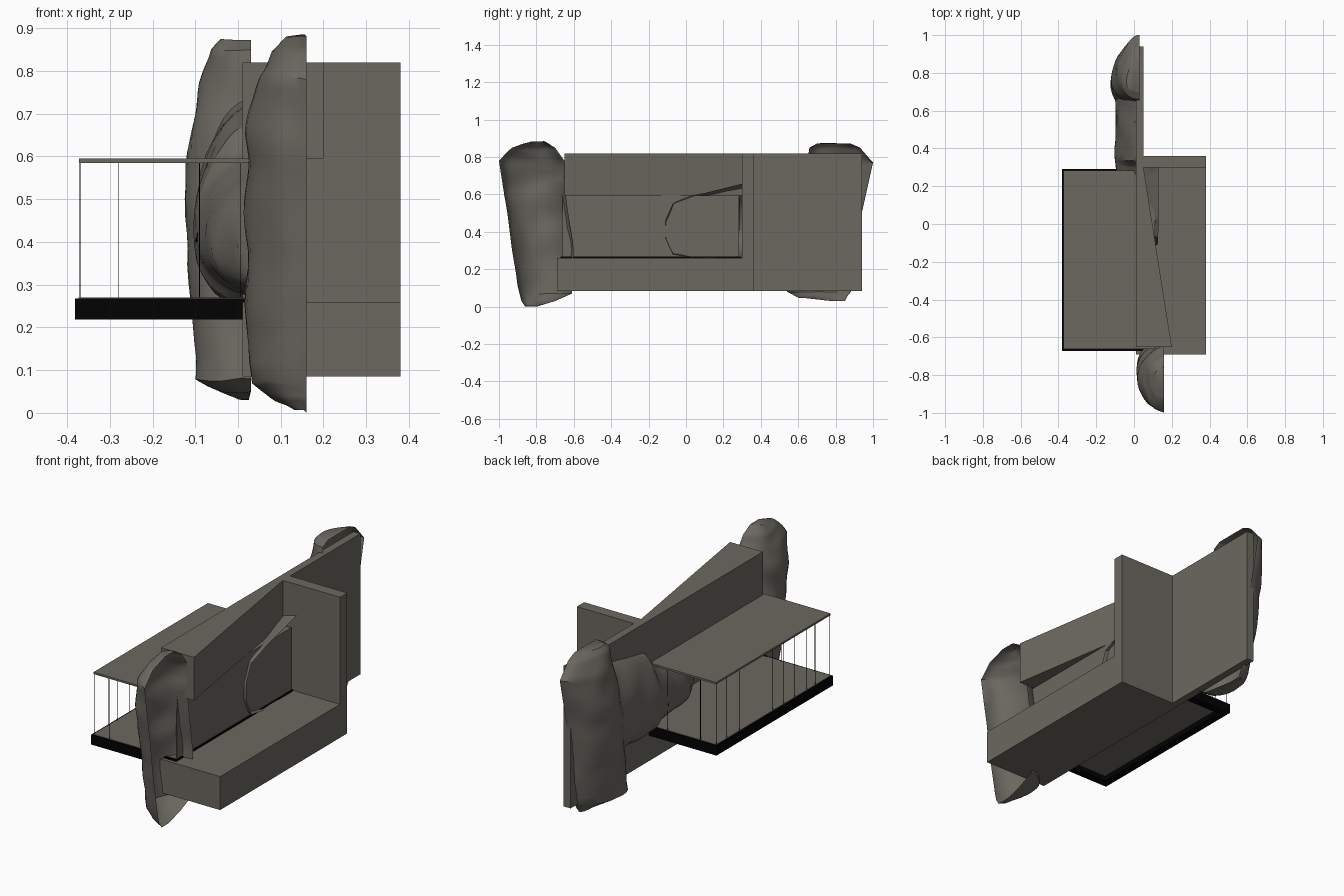
import bpy, bmesh, math
from mathutils import Vector, noise

cube = bpy.data.objects.get("Cube")
if cube:
    bpy.data.objects.remove(cube)


def material(name, rgb):
    m = bpy.data.materials.new(name)
    m.use_nodes = True
    m.diffuse_color = (*rgb, 1)
    m.node_tree.nodes["Principled BSDF"].inputs["Base Color"].default_value = (*rgb, 1)
    return m


CONCRETE = material("warm grey concrete", (0.15, 0.138, 0.115))
STONE = material("grey stone", (0.146, 0.136, 0.116))
BLACK = material("black trim", (0.0005, 0.0005, 0.0005))


def finish(name, bm, mat):
    bmesh.ops.recalc_face_normals(bm, faces=bm.faces)
    mesh = bpy.data.meshes.new(name)
    bm.to_mesh(mesh)
    bm.free()
    mesh.materials.append(mat)
    ob = bpy.data.objects.new(name, mesh)
    bpy.context.collection.objects.link(ob)
    return ob


def prism(name, outline, z0, z1, mat):
    bm = bmesh.new()
    low = [bm.verts.new((x, y, z0)) for x, y in outline]
    high = [bm.verts.new((x, y, z1)) for x, y in outline]
    bm.faces.new(low)
    bm.faces.new(high)
    n = len(outline)
    for i in range(n):
        j = (i + 1) % n
        bm.faces.new((low[i], low[j], high[j], high[i]))
    return finish(name, bm, mat)


def box(name, x, y, z, mat):
    return prism(name, [(x[0], y[0]), (x[1], y[0]), (x[1], y[1]), (x[0], y[1])], *z, mat)


def rock(name, sections, place, sharp, skew, steps=5, arc=18):
    """Loft bowed sections (t, bulge x, rim x, low, high) into a rough hollow shell."""
    rows = []
    for a, b in zip(sections, sections[1:]):
        rows += [[p + (q - p) * k / steps for p, q in zip(a, b)] for k in range(steps)]
    rows.append(sections[-1])
    bm = bmesh.new()
    rings = []
    for t, bulge, rim, low, high in rows:
        ring = []
        for i in range(arc + 1):
            ang = math.pi * i / arc
            depth = max(math.sin(ang), 0) ** sharp
            along = (0.5 - 0.5 * math.cos(ang)) ** skew
            p = Vector(place(rim - (rim - bulge) * depth, low + (high - low) * along, t))
            if 0 < i < arc:
                p += noise.noise_vector(p * 9) * 0.012
            ring.append(bm.verts.new(p))
        rings.append(ring)
    for a, b in zip(rings, rings[1:]):
        for i in range(arc):
            bm.faces.new((a[i], a[i + 1], b[i + 1], b[i]))
    bm.faces.new(rings[0])
    bm.faces.new(rings[-1])
    ob = finish(name, bm, STONE)
    bpy.ops.object.select_all(action="DESELECT")
    bpy.context.view_layer.objects.active = ob
    ob.select_set(True)
    bpy.ops.object.shade_smooth_by_angle(angle=math.radians(40))


# Concrete walls and blocks
box("long_wall", (0.01, 0.05), (0.36, 0.94), (0.085, 0.82), CONCRETE)
box("cross_wall", (0.01, 0.38), (0.30, 0.36), (0.085, 0.82), CONCRETE)
box("lower_block", (0.01, 0.38), (-0.69, 0.30), (0.085, 0.26), CONCRETE)
prism("tapered_beam", [(0.01, -0.65), (0.20, -0.65), (0.05, 0.30), (0.01, 0.30)],
      0.595, 0.82, CONCRETE)

# Glazed room: roof, deck, inner panel, black rim
box("room_roof", (-0.372, 0.11), (-0.663, 0.283), (0.585, 0.595), CONCRETE)
box("room_deck", (-0.373, 0.108), (-0.663, 0.283), (0.245, 0.27), CONCRETE)
box("room_panel", (0.102, 0.11), (-0.66, 0.283), (0.272, 0.592), CONCRETE)
rim_z = (0.218, 0.268)
box("outer_rim", (-0.381, -0.34), (-0.672, 0.292), rim_z, BLACK)
box("inner_rim", (0.07, 0.114), (-0.672, 0.292), rim_z, BLACK)
box("front_rim", (-0.381, 0.114), (-0.672, -0.63), rim_z, BLACK)
box("back_rim", (-0.381, 0.114), (0.25, 0.292), rim_z, BLACK)

# Thin glazing joints around the room
joints = [(-0.37, y) for y in (-0.66, -0.54, -0.47, -0.37, -0.28, -0.19, 0.09, 0.19, 0.28)]
joints += [(x, y) for x in (-0.28, -0.09, 0.005) for y in (-0.66, 0.28)]
for i, (x, y) in enumerate(joints):
    r = 0.0009
    box(f"glazing_joint_{i + 1}", (x - r, x + r), (y - r, y + r), (0.268, 0.586), BLACK)

# Black edge where the glazing is cut to the boulder
edge = bpy.data.curves.new("glazing_edge", "CURVE")
edge.dimensions = "3D"
edge.bevel_depth = 0.002
edge.bevel_resolution = 0
path = [(0.005, 0.58), (-0.02, 0.54), (-0.06, 0.485), (-0.088, 0.44), (-0.098, 0.40)]
spline = edge.splines.new("POLY")
spline.points.add(len(path) - 1)
for point, (x, z) in zip(spline.points, path):
    point.co = (x, 0.284, z, 1)
edge.materials.append(BLACK)
bpy.context.collection.objects.link(bpy.data.objects.new("glazing_edge", edge))

# Standing hollow boulders at both ends, leaning outwards
front_profile = [
    (0.0, 0.13, 0.16, -0.86, -0.80),
    (0.03, 0.08, 0.16, -0.88, -0.70),
    (0.07, 0.03, 0.16, -0.89, -0.61),
    (0.30, 0.02, 0.16, -0.93, -0.60),
    (0.50, 0.015, 0.16, -0.955, -0.63),
    (0.65, 0.02, 0.16, -0.98, -0.65),
    (0.78, 0.045, 0.16, -1.0, -0.65),
    (0.85, 0.075, 0.16, -0.93, -0.70),
    (0.882, 0.11, 0.16, -0.83, -0.76),
]
back_profile = [
    (0.03, 0.0, 0.025, 0.78, 0.85),
    (0.05, -0.05, 0.03, 0.60, 0.86),
    (0.08, -0.10, 0.03, 0.54, 0.88),
    (0.30, -0.112, 0.03, 0.58, 0.92),
    (0.50, -0.125, 0.03, 0.61, 0.94),
    (0.68, -0.11, 0.03, 0.64, 0.98),
    (0.77, -0.09, 0.03, 0.65, 1.0),
    (0.85, -0.06, 0.03, 0.66, 0.93),
    (0.872, -0.04, 0.03, 0.70, 0.88),
]
upright = lambda x, s, t: (x, s, t)
rock("front_boulder", front_profile, upright, 1.1, 1.05)
rock("back_boulder", back_profile, upright, 1.1, 1.25)

# Lying boulder behind the long wall, its rim breaking through the room panel
lying_profile = [
    (-0.11, 0.07, 0.125, 0.37, 0.46),
    (-0.07, 0.0, 0.128, 0.28, 0.55),
    (0.05, -0.06, 0.13, 0.262, 0.595),
    (0.31, -0.10, 0.13, 0.262, 0.66),
    (0.34, -0.10, 0.02, 0.262, 0.67),
    (0.50, -0.10, 0.02, 0.26, 0.70),
    (0.68, -0.10, 0.02, 0.25, 0.74),
]
rock("lying_boulder", lying_profile, lambda x, s, t: (x, t, s), 1.2, 1.3)
